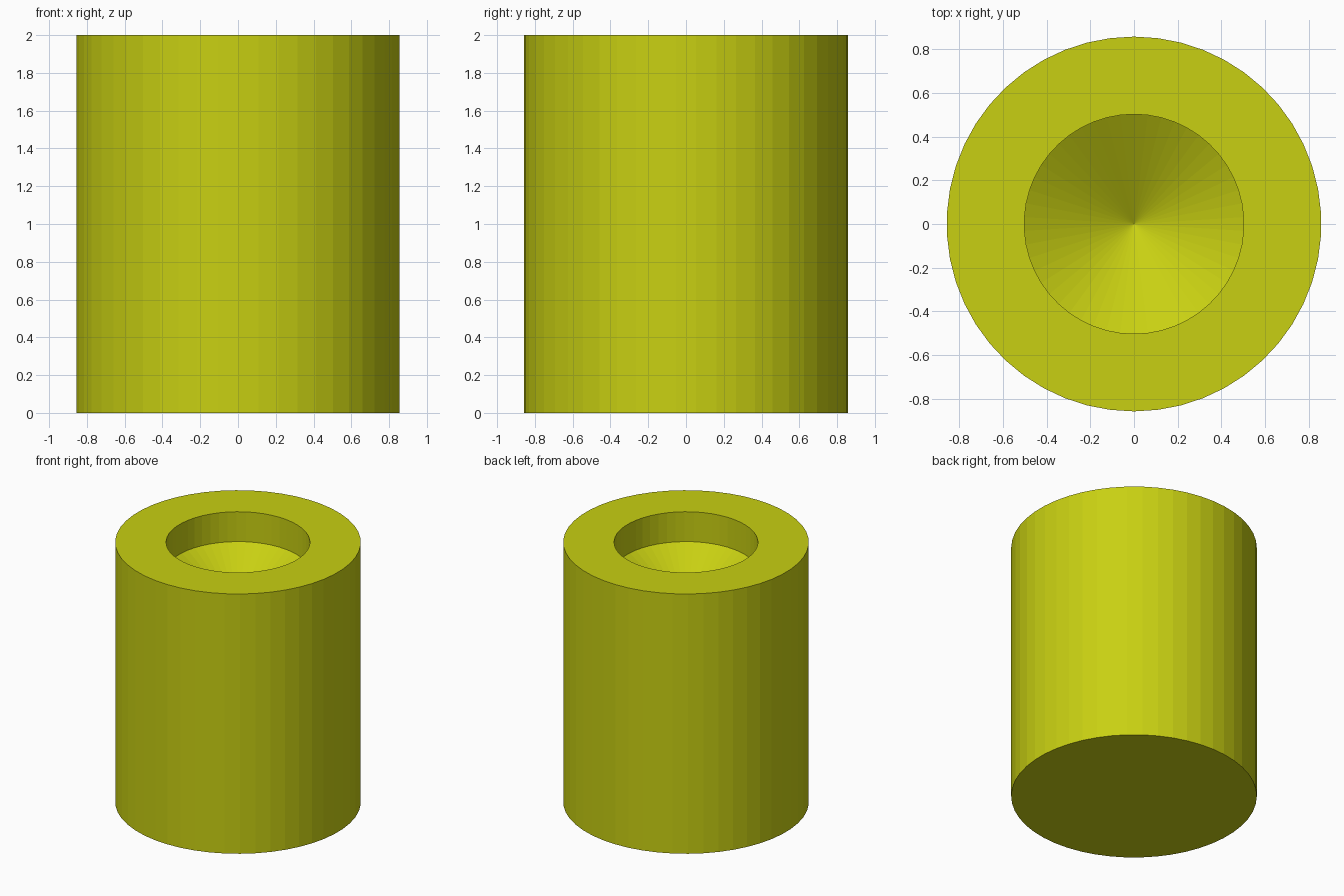
import bpy, bmesh, math

if "Cube" in bpy.data.objects:
    bpy.data.objects.remove(bpy.data.objects["Cube"])

SIDES = 50
R_OUT, R_IN = 0.857, 0.502
HEIGHT, WALL_DEPTH, CONE_DEPTH = 2.0, 0.23, 0.31

bm = bmesh.new()


def ring(radius, z):
    """Circle of vertices with a corner on the y axis."""
    step = 2 * math.pi / SIDES
    return [bm.verts.new((radius * math.sin(i * step), -radius * math.cos(i * step), z))
            for i in range(SIDES)]


# outer wall, rim and straight bore
rings = [ring(R_OUT, 0), ring(R_OUT, HEIGHT),
         ring(R_IN, HEIGHT), ring(R_IN, HEIGHT - WALL_DEPTH)]
for a, b in zip(rings, rings[1:]):
    for i in range(SIDES):
        j = (i + 1) % SIDES
        bm.faces.new((a[i], a[j], b[j], b[i]))

# flat base
bm.faces.new(rings[0][::-1])

# conical floor of the bore
tip = bm.verts.new((0, 0, HEIGHT - WALL_DEPTH - CONE_DEPTH))
for i in range(SIDES):
    bm.faces.new((rings[-1][i], rings[-1][(i + 1) % SIDES], tip))

bmesh.ops.recalc_face_normals(bm, faces=bm.faces[:])
mesh = bpy.data.meshes.new("bored_cylinder")
bm.to_mesh(mesh)
bm.free()
obj = bpy.data.objects.new("bored_cylinder", mesh)
bpy.context.collection.objects.link(obj)

# olive yellow finish
mat = bpy.data.materials.new("olive_yellow")
mat.diffuse_color = (0.58, 0.63, 0.006, 1)
mat.use_nodes = True
mat.node_tree.nodes["Principled BSDF"].inputs["Base Color"].default_value = mat.diffuse_color
mesh.materials.append(mat)
